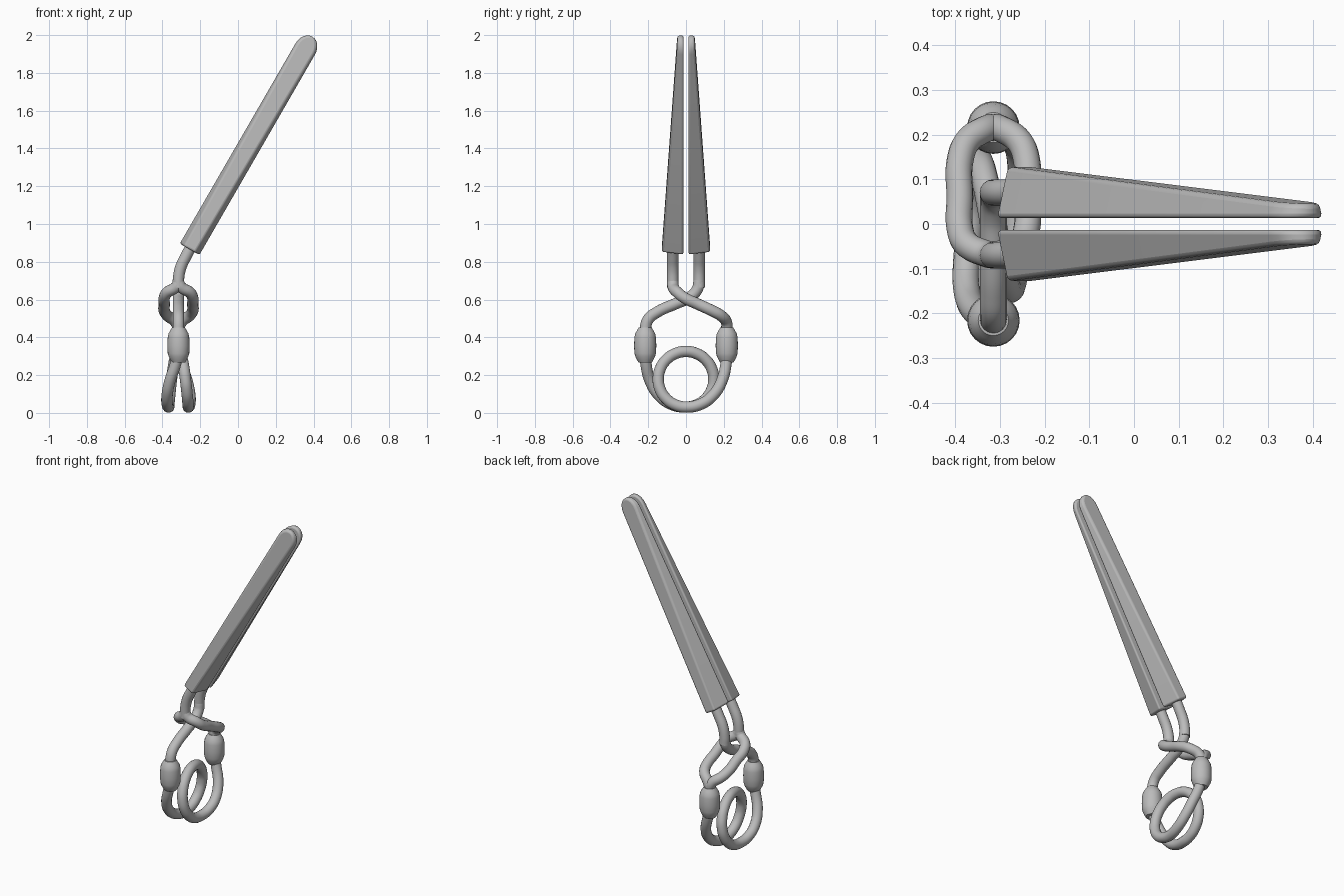
import bpy, bmesh
from math import sin, cos, pi, radians
from mathutils import Vector

if "Cube" in bpy.data.objects:
    bpy.data.objects.remove(bpy.data.objects["Cube"])

steel = bpy.data.materials.new("satin_steel")
steel.use_nodes = True
steel.diffuse_color = (0.5, 0.5, 0.5, 1)
steel.node_tree.nodes["Principled BSDF"].inputs["Base Color"].default_value = (0.5, 0.5, 0.5, 1)

CX = -0.315   # x of the wire centre plane
R = 0.03      # wire radius


def select(obj):
    bpy.ops.object.select_all(action='DESELECT')
    obj.select_set(True)
    bpy.context.view_layer.objects.active = obj


def add_mesh(name, bm, angle=35):
    bmesh.ops.recalc_face_normals(bm, faces=bm.faces)
    mesh = bpy.data.meshes.new(name)
    bm.to_mesh(mesh)
    bm.free()
    obj = bpy.data.objects.new(name, mesh)
    bpy.context.collection.objects.link(obj)
    mesh.materials.append(steel)
    select(obj)
    bpy.ops.object.shade_smooth_by_angle(angle=radians(angle))
    return obj


def wire(name, points, radius=R):
    """Round wire through the points, as a mesh."""
    curve = bpy.data.curves.new(name, 'CURVE')
    curve.dimensions = '3D'
    curve.bevel_depth = radius
    curve.bevel_resolution = 6
    curve.resolution_u = 8
    curve.use_fill_caps = True
    spline = curve.splines.new('BEZIER')
    spline.bezier_points.add(len(points) - 1)
    for bp, p in zip(spline.bezier_points, points):
        bp.co = p
        bp.handle_left_type = bp.handle_right_type = 'AUTO'
    curve.materials.append(steel)
    obj = bpy.data.objects.new(name, curve)
    bpy.context.collection.objects.link(obj)
    select(obj)
    bpy.ops.object.convert(target='MESH')
    bpy.ops.object.shade_smooth_by_angle(angle=radians(50))


def jaw(name, side):
    """Tapered blade: wide flat inner face, narrower sloping outer face."""
    along, across = Vector((0.5, 0, 0.866)), Vector((0.866, 0, -0.5))
    base, tip, half = 0.622, 1.922, 0.0625
    outline = [(base, -half), (base, half)]
    for i in range(13):
        a = pi / 2 - pi * i / 12
        outline.append((tip - 0.075 + 0.075 * cos(a), half * sin(a)))
    bm = bmesh.new()
    rings = []
    for outer in (False, True):
        ring = []
        for s, w in outline:
            t = (s - base) / (tip - base)
            y = 0.013 + (0.115 * (1 - t) + 0.032 * t if outer else 0)
            k = 0.56 + 0.29 * t if outer else 1
            p = along * s + across * (w * k - 0.655)
            ring.append(bm.verts.new((p.x, side * y, p.z)))
        rings.append(ring)
        bm.faces.new(ring)
    n = len(outline)
    for i in range(n):
        j = (i + 1) % n
        bm.faces.new((rings[0][i], rings[0][j], rings[1][j], rings[1][i]))
    obj = add_mesh(name, bm)
    bevel = obj.modifiers.new("soft_edges", 'BEVEL')
    bevel.width = 0.011
    bevel.segments = 3
    bevel.limit_method = 'ANGLE'
    bevel.angle_limit = radians(25)


def sleeve(name, side):
    """Barrel-shaped collar joining the arm wire to the spring wire."""
    profile = [(0.0, 0.265), (0.036, 0.268), (0.043, 0.28), (0.052, 0.298), (0.057, 0.315),
               (0.059, 0.355), (0.057, 0.4), (0.053, 0.42), (0.043, 0.437), (0.034, 0.452), (0.0, 0.455)]
    bm = bmesh.new()
    verts = [bm.verts.new((r, 0, z)) for r, z in profile]
    edges = [bm.edges.new(pair) for pair in zip(verts, verts[1:])]
    bmesh.ops.spin(bm, geom=verts + edges, cent=(0, 0, 0), axis=(0, 0, 1),
                   angle=2 * pi, steps=24, use_merge=True)
    bmesh.ops.remove_doubles(bm, verts=bm.verts, dist=0.0005)
    obj = add_mesh(name, bm, 50)
    obj.location = (CX, side * 0.216, 0)


# Blades and the wire necks entering them
for side, label in ((1, "back"), (-1, "front")):
    jaw(label + "_jaw", side)
    sleeve(label + "_sleeve", side)
    neck = [(-0.24, 0.895), (-0.275, 0.83), (-0.303, 0.77), (CX, 0.71), (CX, 0.665)]
    wire(label + "_neck", [(x, side * 0.07, z) for x, z in neck])

# Single crossing arm, from the back jaw to the front sleeve
cross = [(0.07, 0.7), (0.06, 0.655), (0.02, 0.612), (-0.05, 0.58),
         (-0.15, 0.535), (-0.2, 0.495), (-0.216, 0.44), (-0.216, 0.36)]
wire("crossing_arm", [(CX, y, z) for y, z in cross])

# Split arm: two strands around the crossing arm, to the back sleeve
split = [(0, -0.07, 0.69), (0.015, -0.067, 0.665), (0.06, -0.045, 0.638), (0.075, -0.01, 0.61),
         (0.075, 0.06, 0.577), (0.075, 0.14, 0.54), (0.058, 0.185, 0.515),
         (0.015, 0.214, 0.48), (0, 0.216, 0.44), (0, 0.216, 0.36)]
for s, label in ((1, "left"), (-1, "right")):
    wire(label + "_split_strand", [(CX + s * x, y, z) for x, y, z in split])

# Spring: arm down, one full coil, arm up to the other sleeve
arm = [(0, 0.216, 0.33), (0.015, 0.212, 0.26), (0.045, 0.19, 0.17),
       (0.06, 0.145, 0.095), (0.06, 0.08, 0.047)]
coil = []
for i in range(17):
    t = 2 * pi * i / 16
    coil.append((0.052 * cos(t / 2), -0.147 * sin(t), 0.178 - 0.147 * cos(t)))
path = arm + coil + [(-x, -y, z) for x, y, z in reversed(arm)]
wire("spring_coil", [(CX + x, y, z) for x, y, z in path])
